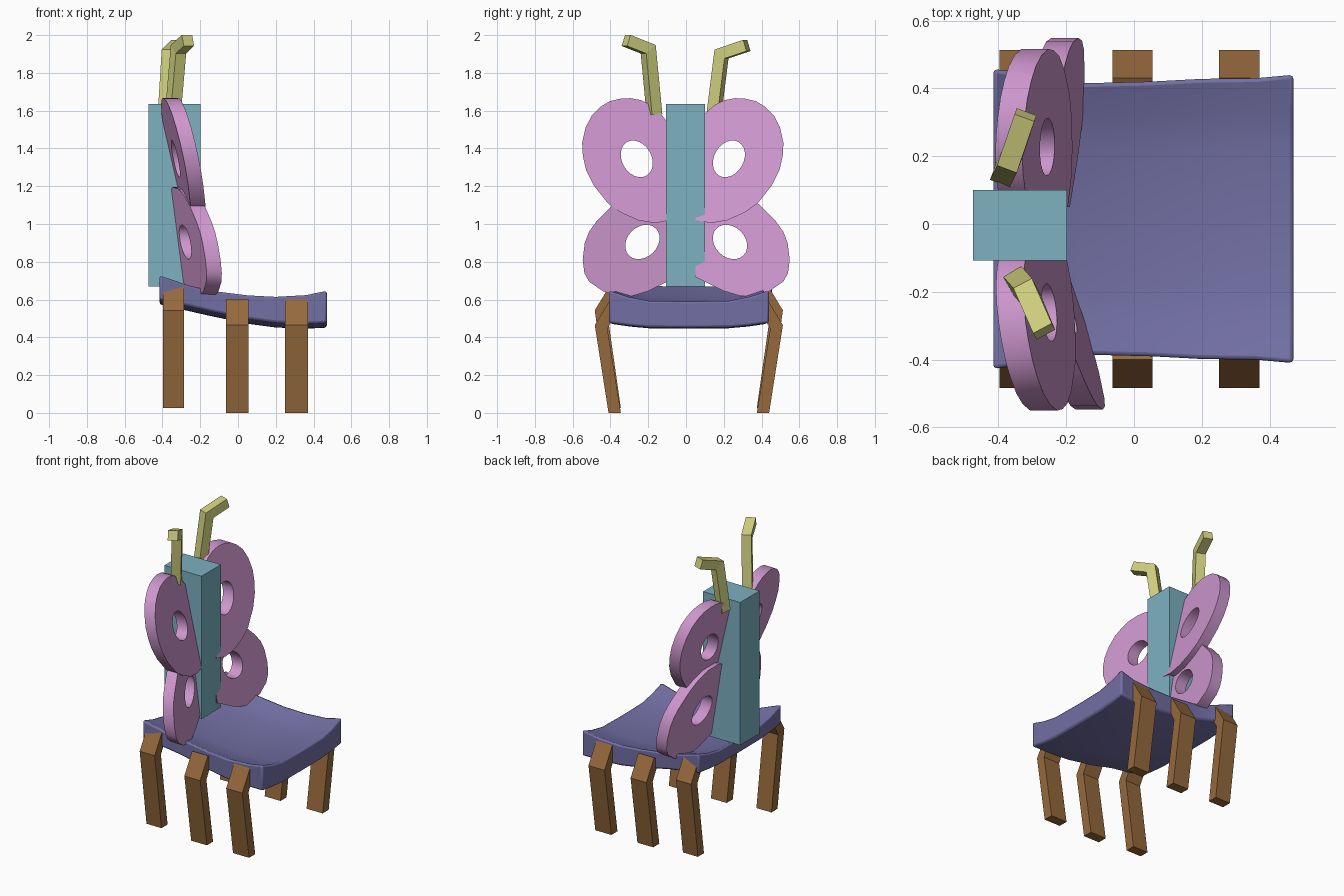
import bpy, bmesh, math
from mathutils import Vector

if "Cube" in bpy.data.objects:
    bpy.data.objects.remove(bpy.data.objects["Cube"])


def material(name, rgb):
    m = bpy.data.materials.new(name)
    m.diffuse_color = (*rgb, 1)
    m.use_nodes = True
    m.node_tree.nodes["Principled BSDF"].inputs["Base Color"].default_value = m.diffuse_color
    return m


BLUE = material("seat_blue", (0.17, 0.16, 0.37))
PINK = material("wing_pink", (0.62, 0.31, 0.62))
TEAL = material("body_teal", (0.20, 0.44, 0.53))
BROWN = material("leg_brown", (0.30, 0.14, 0.045))
YELLOW = material("antenna_yellow", (0.62, 0.62, 0.21))


def add_mesh(name, bm, mat):
    bmesh.ops.recalc_face_normals(bm, faces=bm.faces)
    me = bpy.data.meshes.new(name)
    bm.to_mesh(me)
    bm.free()
    me.materials.append(mat)
    ob = bpy.data.objects.new(name, me)
    bpy.context.collection.objects.link(ob)
    return ob


def loft(name, rings, mat):
    """Skin closed rings with equal point counts and cap both ends."""
    bm = bmesh.new()
    vs = [[bm.verts.new(p) for p in r] for r in rings]
    n = len(vs[0])
    for a, b in zip(vs, vs[1:]):
        for i in range(n):
            j = (i + 1) % n
            bm.faces.new((a[i], a[j], b[j], b[i]))
    bm.faces.new(vs[0])
    bm.faces.new(vs[-1])
    return add_mesh(name, bm, mat)


# Seat: dished slab lofted front to back
YC = 0.015
stations = [(-0.415, 0.73, 0.60, 0.442), (-0.36, 0.712, 0.587, 0.435),
            (-0.26, 0.678, 0.565, 0.415), (-0.15, 0.651, 0.54, 0.40),
            (0.05, 0.626, 0.498, 0.405), (0.2, 0.618, 0.478, 0.413),
            (0.36, 0.627, 0.472, 0.415), (0.47, 0.65, 0.477, 0.425)]
dish = [(-1, 1), (-0.75, 0.42), (-0.5, 0.06), (0, 0), (0.5, 0.06), (0.75, 0.42), (1, 1)]
bm = bmesh.new()
grid = []
for x, zt, zb, hw in stations:
    top = [bm.verts.new((x, YC + t * hw, zt - 0.058 * (1 - k))) for t, k in dish]
    bot = [bm.verts.new((x, YC + t * hw, zb - 0.026 * (1 - k))) for t, k in dish]
    grid.append(top + bot[::-1])
n = len(grid[0])
for a, b in zip(grid, grid[1:]):
    for i in range(n):
        j = (i + 1) % n
        bm.faces.new((a[i], a[j], b[j], b[i]))
for row in (grid[0], grid[-1]):
    for i in range(len(dish) - 1):
        bm.faces.new((row[i], row[i + 1], row[n - 2 - i], row[n - 1 - i]))
seat = add_mesh("seat", bm, BLUE)
bev = seat.modifiers.new("soft_edges", 'BEVEL')
bev.width, bev.segments = 0.012, 2
bev.limit_method, bev.angle_limit = 'ANGLE', math.radians(45)
bpy.context.view_layer.objects.active = seat
seat.select_set(True)
bpy.ops.object.shade_smooth_by_angle(angle=math.radians(30))
seat.select_set(False)

# Legs: three bent planks on each side, the back pair set higher
for label, x0, x1, zb, lift in (("back", -0.397, -0.285, 0.025, 0.078),
                                ("middle", -0.063, 0.055, 0, 0),
                                ("front", 0.25, 0.37, 0, 0)):
    outline = [(0.36, zb), (0.425, zb), (0.498, 0.465 + lift),
               (0.415, 0.602 + lift), (0.36, 0.575 + lift), (0.431, 0.445 + lift)]
    for side, s in (("left", -1), ("right", 1)):
        loft(f"{label}_leg_{side}",
             [[(x, YC + s * y, z) for y, z in outline] for x in (x0, x1)], BROWN)

# Body: upright box between the wings
loft("body", [[(-0.475, -0.107, z), (-0.198, -0.107, z), (-0.198, 0.1, z), (-0.475, 0.1, z)]
              for z in (0.67, 1.635)], TEAL)


# Wings: outlines with an oval hole, laid on tilted planes
def wing(name, outline, hole, s, shift, plane):
    cu = bpy.data.curves.new(name, 'CURVE')
    cu.dimensions, cu.fill_mode, cu.extrude = '2D', 'BOTH', 0.04
    cy, cz, ra, rb, tilt = hole
    oval = []
    for i in range(24):
        t = 2 * math.pi * i / 24
        u, v = ra * math.cos(t), rb * math.sin(t)
        oval.append((cy + u * math.cos(tilt) - v * math.sin(tilt),
                     cz + u * math.sin(tilt) + v * math.cos(tilt)))
    for pts in (outline, oval):
        sp = cu.splines.new('POLY')
        sp.points.add(len(pts) - 1)
        for p, (u, v) in zip(sp.points, pts):
            p.co = (u, v, 0, 1)
        sp.use_cyclic_u = True
    tmp = bpy.data.objects.new(name + "_tmp", cu)
    bpy.context.collection.objects.link(tmp)
    me = bpy.data.meshes.new_from_object(tmp.evaluated_get(bpy.context.evaluated_depsgraph_get()))
    bm = bmesh.new()
    bm.from_mesh(me)
    bpy.data.objects.remove(tmp)
    bpy.data.curves.remove(cu)
    bpy.data.meshes.remove(me)
    bmesh.ops.remove_doubles(bm, verts=bm.verts, dist=0.0005)
    x0, y0, z0, slope_z, slope_y = plane
    for v in bm.verts:
        u, z, w = v.co
        y = s * u + shift
        v.co = (x0 + slope_z * (z - z0) + slope_y * (abs(y) - y0) + w, y, z)
    add_mesh(name, bm, PINK)


upper = [(0.05, 1.52), (0.10, 1.585), (0.15, 1.63), (0.205, 1.656), (0.26, 1.666),
         (0.31, 1.664), (0.37, 1.65), (0.42, 1.62), (0.465, 1.575), (0.498, 1.51),
         (0.516, 1.43), (0.512, 1.36), (0.495, 1.285), (0.455, 1.205), (0.38, 1.11),
         (0.31, 1.06), (0.22, 1.02), (0.13, 1.005), (0.05, 1.02)]
lower = [(0.05, 1.17), (0.14, 1.195), (0.24, 1.185), (0.32, 1.15), (0.385, 1.105),
         (0.475, 1.015), (0.515, 0.96), (0.538, 0.90), (0.549, 0.81), (0.54, 0.74),
         (0.515, 0.695), (0.44, 0.643), (0.37, 0.623), (0.29, 0.618), (0.2, 0.645),
         (0.13, 0.68), (0.05, 0.72)]
hole_up = (0.227, 1.345, 0.103, 0.078, math.radians(60))
hole_lo = (0.233, 0.905, 0.101, 0.08, math.radians(-45))
wing("upper_wing_right", upper, hole_up, 1, 0.0, (-0.36, 0.3, 1.65, -0.23, 0.08))
wing("upper_wing_left", upper, hole_up, -1, -0.034, (-0.35, 0.33, 1.65, -0.23, 0.15))
wing("lower_wing_right", lower, hole_lo, 1, 0.0, (-0.205, 0.55, 0.82, -0.16, 0.08))
wing("lower_wing_left", lower, hole_lo, -1, 0.002, (-0.22, 0.38, 1.1, -0.13, 0.3))


# Antennae: square bars with one mitred bend
def antenna(name, path, half):
    pts = [Vector(p) for p in path]
    d = pts[-1] - pts[0]
    w = Vector((-d.y, d.x, 0)).normalized()
    rings = []
    for i, p in enumerate(pts):
        a = (p - pts[i - 1]).normalized() if i else None
        b = (pts[i + 1] - p).normalized() if i < len(pts) - 1 else None
        t = ((a or b) + (b or a)).normalized()
        nrm = w.cross(t).normalized() / t.dot(a or b)
        rings.append([p + half * (w * i1 + nrm * i2)
                      for i1, i2 in ((-1, -1), (1, -1), (1, 1), (-1, 1))])
    loft(name, rings, YELLOW)


antenna("antenna_right", [(-0.385, 0.148, 1.58), (-0.365, 0.188, 1.9), (-0.32, 0.322, 1.945)], 0.031)
antenna("antenna_left", [(-0.345, -0.167, 1.58), (-0.315, -0.2, 1.925), (-0.265, -0.317, 1.972)], 0.031)
